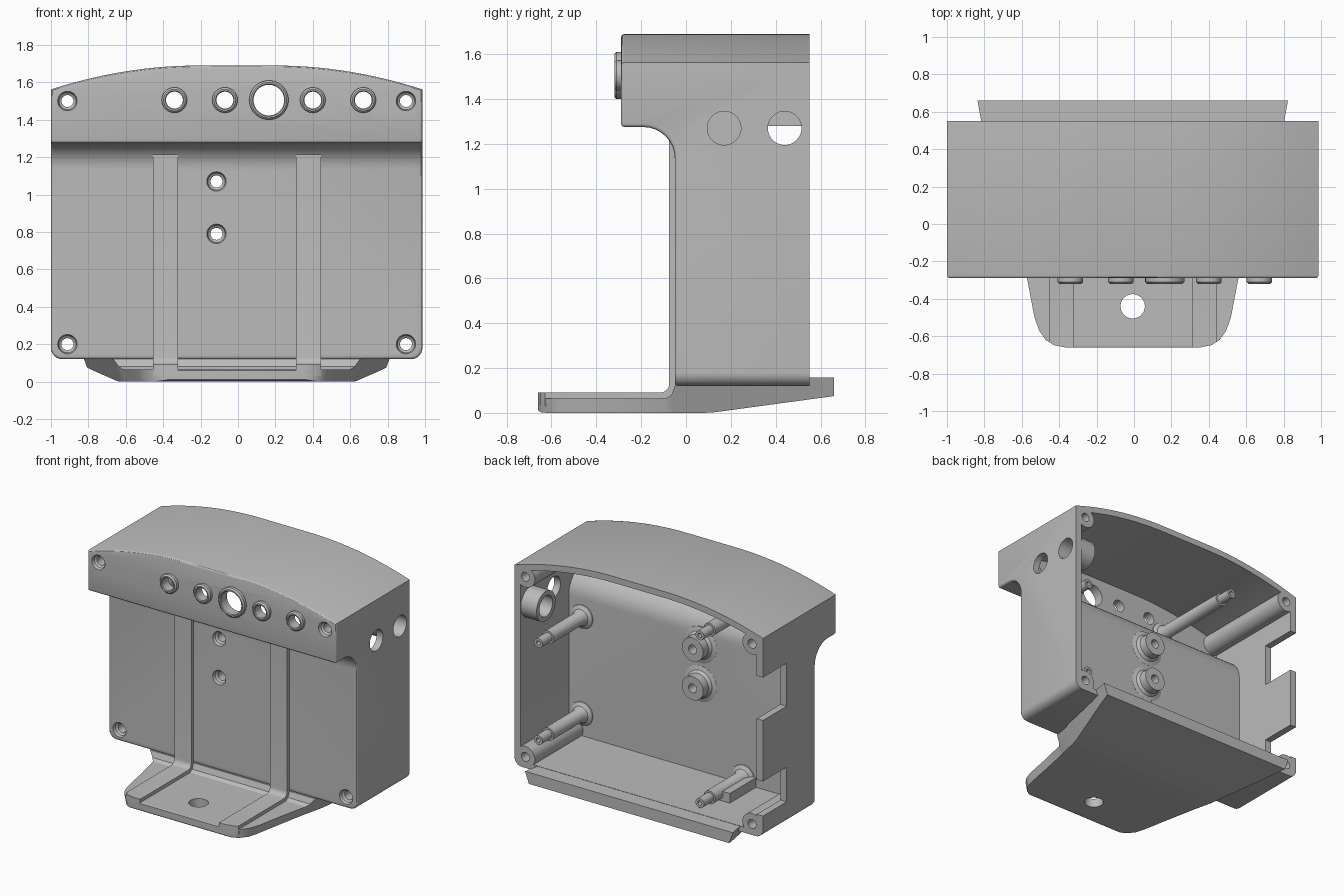
import bpy, bmesh, math
from mathutils import Vector

if "Cube" in bpy.data.objects:
    bpy.data.objects.remove(bpy.data.objects["Cube"])

grey = bpy.data.materials.new("plain grey")
grey.use_nodes = True
grey.diffuse_color = (0.5, 0.5, 0.5, 1)
grey.node_tree.nodes["Principled BSDF"].inputs["Base Color"].default_value = (0.5, 0.5, 0.5, 1)

MID = -0.007           # centre line of the housing
HALF = 0.993           # half width of the housing
BACK = 0.55


def finish(name, bm):
    bmesh.ops.remove_doubles(bm, verts=bm.verts, dist=1e-5)
    bmesh.ops.recalc_face_normals(bm, faces=bm.faces)
    mesh = bpy.data.meshes.new(name)
    bm.to_mesh(mesh)
    bm.free()
    mesh.materials.append(grey)
    ob = bpy.data.objects.new(name, mesh)
    bpy.context.scene.collection.objects.link(ob)
    return ob


def bridge(name, rings, closed=False):
    """Skin equal rings of points; cap the ends unless closed."""
    bm = bmesh.new()
    loops = [[bm.verts.new(p) for p in ring] for ring in rings]
    n = len(loops[0])
    for i in range(len(loops) - (0 if closed else 1)):
        a, b = loops[i], loops[(i + 1) % len(loops)]
        for j in range(n):
            k = (j + 1) % n
            bm.faces.new((a[j], a[k], b[k], b[j]))
    if not closed:
        bm.faces.new(loops[0])
        bm.faces.new(loops[-1])
    return finish(name, bm)


def lathe(name, axis, u, v, profile, steps=40):
    """Turn a closed (radius, position) profile about a line along axis."""
    put = {"x": lambda a, p, q: (a, u + p, v + q),
           "y": lambda a, p, q: (u + p, a, v + q),
           "z": lambda a, p, q: (u + p, v + q, a)}[axis]
    turn = [2 * math.pi * i / steps for i in range(steps)]
    rings = [[put(a, max(r, 1e-6) * math.cos(t), max(r, 1e-6) * math.sin(t)) for t in turn]
             for r, a in profile]
    return bridge(name, rings, closed=True)


def rod(axis, u, v, r, a, b):
    return lathe("cutter", axis, u, v, [(0, a), (r, a), (r, b), (0, b)])


def ring(name, axis, u, v, inner, outer, a, b):
    return lathe(name, axis, u, v, [(inner, a), (outer, a), (outer, b), (inner, b)])


def box(name, x0, x1, y0, y1, z0, z1):
    return bridge(name, [[(x0, y, z0), (x1, y, z0), (x1, y, z1), (x0, y, z1)] for y in (y0, y1)])


def side_prism(name, profile, x0, x1):
    return bridge(name, [[(x, y, z) for y, z in profile] for x in (x0, x1)])


def arc(cx, cy, r, start, end, n=8):
    return [(cx + r * math.cos(math.radians(start + (end - start) * i / n)),
             cy + r * math.sin(math.radians(start + (end - start) * i / n))) for i in range(n + 1)]


def boolean(ob, others, op="DIFFERENCE"):
    for other in others:
        mod = ob.modifiers.new("cut", "BOOLEAN")
        mod.operation, mod.object, mod.solver = op, other, "EXACT"
        graph = bpy.context.evaluated_depsgraph_get()
        mesh = bpy.data.meshes.new_from_object(ob.evaluated_get(graph))
        ob.modifiers.clear()
        ob.data = mesh
        bpy.data.objects.remove(other)
    return ob


def front_outline(half, floor, drop, r):
    """Arched top and rounded lower corners, in x and z."""
    pts = arc(MID - half + r, floor + r, r, 180, 270) + arc(MID + half - r, floor + r, r, 270, 360)
    for i in range(33):
        x = half * (1 - i / 16)
        rise = max(abs(x) - 0.2, 0) / 0.8
        pts.append((MID + x, 1.69 - drop - 0.13 * rise ** 2))
    return pts


def shaped_block(name, outline, profile):
    ob = bridge(name, [[(x, y, z) for x, z in outline] for y in (-1, 1)])
    return boolean(ob, [side_prism("cutter", profile, -1.5, 1.5)], "INTERSECT")


# Housing: outer body with an overhanging control panel
fillet = arc(-0.19, 1.135, 0.14, 0, 90)
body = shaped_block("housing", front_outline(HALF, 0.12, 0, 0.06),
                    [(BACK, 0), (-0.05, 0)] + fillet + [(-0.29, 1.275), (-0.29, 1.9), (BACK, 1.9)])
bm = bmesh.new()
bm.from_mesh(body.data)
bmesh.ops.remove_doubles(bm, verts=bm.verts, dist=1e-5)
sharp = [e for e in bm.edges if len(e.link_faces) == 2
         and e.calc_face_angle() > math.radians(50)
         and all(v.co.y < 0.5 for v in e.verts)]
bmesh.ops.bevel(bm, geom=sharp, offset=0.015, segments=3, profile=0.5, affect="EDGES")
bm.to_mesh(body.data)
bm.free()

# Hollow inside, open at the back
inner_fillet = arc(-0.17, 1.15, 0.17, 0, 90)
cavity = shaped_block("cutter", front_outline(HALF - 0.05, 0.16, 0.045, 0.02),
                      [(0.9, 0), (0, 0)] + inner_fillet + [(-0.245, 1.32), (-0.245, 1.9), (0.9, 1.9)])
boolean(body, [cavity])

# Notches in one side wall, switch and cable holes in the other
boolean(body, [box("cutter", -1.1, -0.9, 0.28, 0.7, z0, z1) for z0, z1 in ((0.97, 1.28), (0.28, 0.53))])
boolean(body, [rod("x", y, 1.27, 0.075, 0.8, 1.1) for y in (0.17, 0.44)])
ring("cable_socket", "x", 0.44, 1.27, 0.075, 0.108, 0.81, 0.95)

# Screw holes: countersink in front, hollow post behind
corners = [(s * 0.905 + MID, z, face) for s in (-1, 1) for z, face in ((1.5, -0.29), (0.2, -0.05))]
mounts = [(-0.115, z, -0.05) for z in (1.07, 0.79)]
for x, z, face in corners + mounts:
    boolean(body, [lathe("cutter", "y", x, z, [
        (0, face - 0.1), (0.052, face - 0.1), (0.052, face), (0.046, face + 0.02),
        (0.032, face + 0.03), (0.032, face + 0.1), (0, face + 0.1)])])
for x, z, face in corners:
    ring("corner_screw_post", "y", x, z, 0.032, 0.076, face + 0.04, BACK)
for x, z, face in mounts:
    lathe("mount_boss", "y", x, z, [(0.032, -0.01), (0.13, -0.01), (0.13, 0.001), (0.1, 0.01),
                                    (0.085, 0.03), (0.085, 0.09), (0.032, 0.09)])

# Control panel collars
for x, hole, rim in ((-0.34, 0.045, 0.068), (-0.07, 0.045, 0.068), (0.165, 0.082, 0.105),
                     (0.4, 0.045, 0.068), (0.67, 0.045, 0.068)):
    boolean(body, [rod("y", x, 1.505, hole + 0.003, -0.4, -0.2)])
    lathe("panel_collar", "y", x, 1.505, [
        (hole, -0.245), (hole, -0.315), (hole + 0.005, -0.32), (rim - 0.01, -0.32),
        (rim, -0.31), (rim, -0.28), (hole + 0.01, -0.28), (hole + 0.01, -0.245)])

# Stepped board posts on the inside of the front wall
for x, z, start in ((0.83, 1.02, 0), (0.83, 0.32, 0), (-0.46, 0.21, 0), (-0.46, 1.42, -0.245)):
    lathe("board_post", "y", x, z, [
        (0.016, start - 0.01), (0.09, start - 0.01), (0.085, start + 0.005), (0.06, start + 0.02),
        (0.047, start + 0.05), (0.047, 0.39), (0.034, 0.39), (0.034, 0.5), (0.016, 0.5)], 28)
box("post_support", -0.56, -0.46, -0.01, 0.3, 0.15, 0.23)

# Foot plate running under the housing to a rear lip:
# y, lower half width, upper half width, bottom, top
plan = [(-0.66, 0.36, 0.36, 0.012, 0.06), (-0.648, 0.41, 0.42, 0.003, 0.065),
        (-0.62, 0.45, 0.465, 0, 0.065), (-0.57, 0.49, 0.5, 0, 0.065),
        (-0.5, 0.51, 0.525, 0, 0.065), (-0.29, 0.55, 0.565, 0, 0.065),
        (-0.09, 0.59, 0.61, 0, 0.065), (-0.065, 0.595, 0.63, 0, 0.08),
        (-0.05, 0.6, 0.66, 0, 0.12), (0.08, 0.63, 0.7, 0, 0.158),
        (0.13, 0.64, 0.72, 0.003, 0.158), (BACK, 0.77, 0.81, 0.06, 0.158),
        (0.66, 0.8, 0.83, 0.075, 0.158)]
foot = bridge("foot_plate", [[(MID - a, y, lo), (MID + a, y, lo), (MID + b, y, hi), (MID - b, y, hi)]
                             for y, a, b, lo, hi in plan])
boolean(foot, [rod("z", MID, -0.44, 0.065, -0.2, 0.3)])

# Raised ribs down the front wall and along the foot
rib = ([(-0.02, 0.03), (-0.66, 0.03), (-0.66, 0.09)] + arc(-0.115, 0.13, 0.04, 270, 360, 5)
       + [(-0.075, 1.215), (-0.02, 1.215)])
for x0, x1 in ((-0.455, -0.32), (0.31, 0.445)):
    trim = bridge("cutter", [[(MID - b, y, -1), (MID + b, y, -1), (MID + b, y, 2), (MID - b, y, 2)]
                             for y, a, b, lo, hi in plan])
    boolean(side_prism("front_rib", rib, x0, x1), [trim], "INTERSECT")

# Smooth the round surfaces and keep edges sharp
for ob in bpy.context.scene.objects:
    if ob.type == "MESH":
        bpy.ops.object.select_all(action="DESELECT")
        ob.select_set(True)
        bpy.context.view_layer.objects.active = ob
        bpy.ops.object.shade_smooth_by_angle(angle=math.radians(30))
